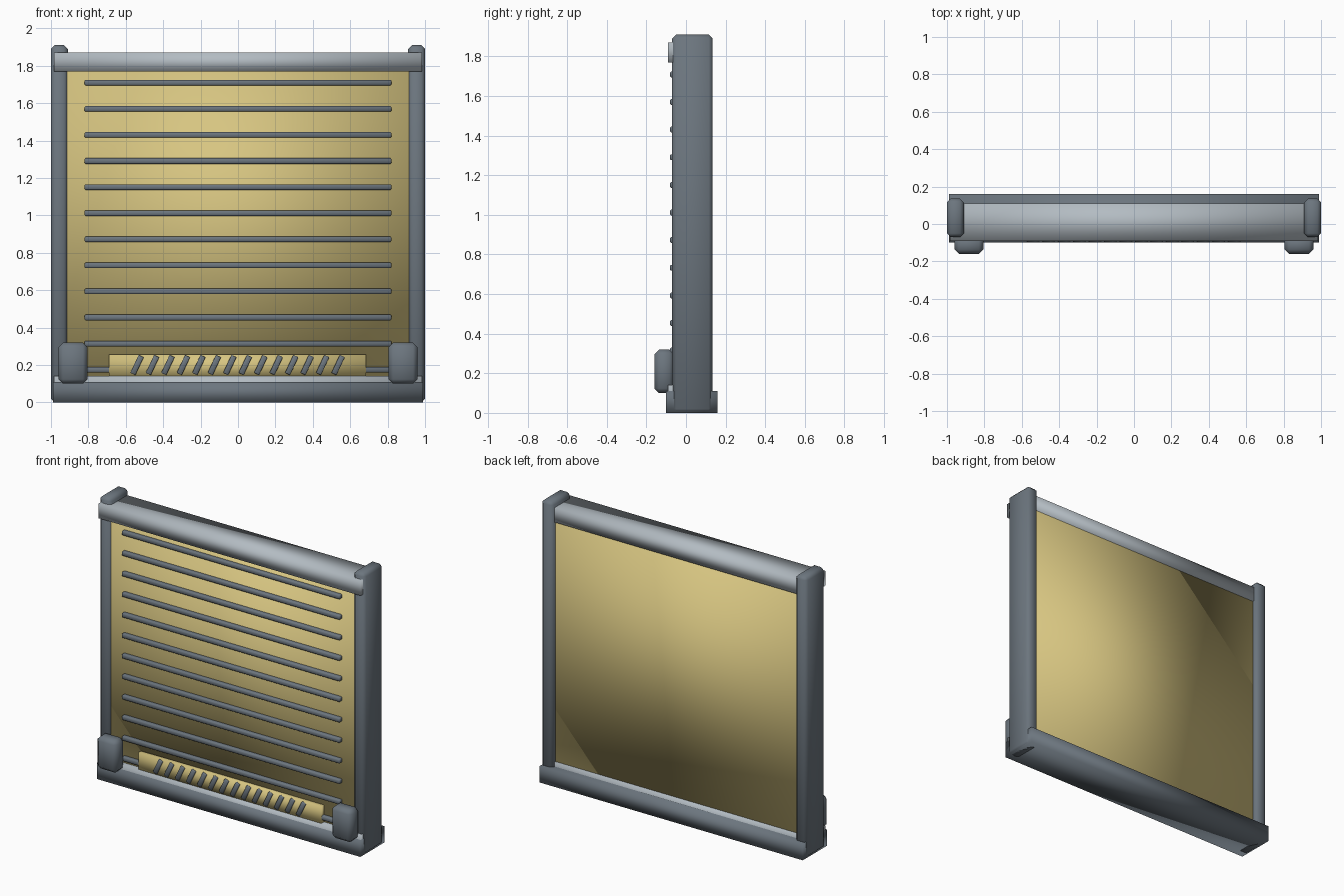
import bpy, bmesh, math
from mathutils import Matrix, Vector

cube = bpy.data.objects.get("Cube")
if cube:
    bpy.data.objects.remove(cube, do_unlink=True)


def material(name, rgb):
    m = bpy.data.materials.new(name)
    m.use_nodes = True
    colour = (*rgb, 1.0)
    m.diffuse_color = colour
    bsdf = next(n for n in m.node_tree.nodes if n.type == 'BSDF_PRINCIPLED')
    bsdf.inputs["Base Color"].default_value = colour
    return m


dark = material("dark steel", (0.15, 0.18, 0.21))
light = material("light steel", (0.45, 0.50, 0.54))
gold = material("pale gold", (0.68, 0.56, 0.22))


def box(name, mat, x, y, z, bevel=0.0, tilt=0.0):
    """Softly shaded box from (min, max) ranges, tilted about the y axis."""
    spans = (x, y, z)
    centre = Vector([(a + b) / 2 for a, b in spans])
    size = [b - a for a, b in spans]
    bm = bmesh.new()
    bmesh.ops.create_cube(bm, size=1, matrix=Matrix.Diagonal((*size, 1)))
    if bevel:
        bmesh.ops.bevel(bm, geom=bm.edges[:], offset=bevel, segments=1,
                        affect='EDGES')
    for f in bm.faces:
        f.smooth = True
    mesh = bpy.data.meshes.new(name)
    bm.to_mesh(mesh)
    bm.free()
    mesh.materials.append(mat)
    ob = bpy.data.objects.new(name, mesh)
    ob.location = centre
    ob.rotation_euler.y = tilt
    bpy.context.collection.objects.link(ob)
    return ob


def mirrored(name, mat, x, y, z, bevel):
    box("left_" + name, mat, x, y, z, bevel)
    box("right_" + name, mat, (-x[1], -x[0]), y, z, bevel)


# Frame: base, rails and side posts
box("base_beam", dark, (-0.99, 0.99), (-0.10, 0.16), (0, 0.11))
box("bottom_rail", light, (-0.985, 0.985), (-0.09, 0.11), (0.04, 0.14))
box("top_rail", light, (-0.985, 0.985), (-0.09, 0.11), (1.77, 1.87))
mirrored("post", dark, (0.91, 1.0), (-0.07, 0.135), (0, 1.91), 0.02)

# Main panel with horizontal bars
box("panel", gold, (-0.93, 0.93), (-0.055, 0.10), (0.12, 1.79))
for i in range(12):
    z = 0.175 + i * 0.1395
    box(f"bar_{i + 1}", dark, (-0.82, 0.82), (-0.08, -0.04),
        (z - 0.015, z + 0.015), 0.005)

# Vent plate with slanted slats
box("vent_plate", gold, (-0.69, 0.685), (-0.084, -0.04), (0.13, 0.255))
for i in range(14):
    x = -0.54 + i * 0.0827
    box(f"vent_slat_{i + 1}", dark, (x - 0.015, x + 0.015), (-0.096, -0.06),
        (0.147, 0.253), 0.003, math.radians(25))

# Lower corner blocks
mirrored("corner_block", dark, (0.805, 0.96), (-0.16, -0.06), (0.10, 0.32), 0.024)
